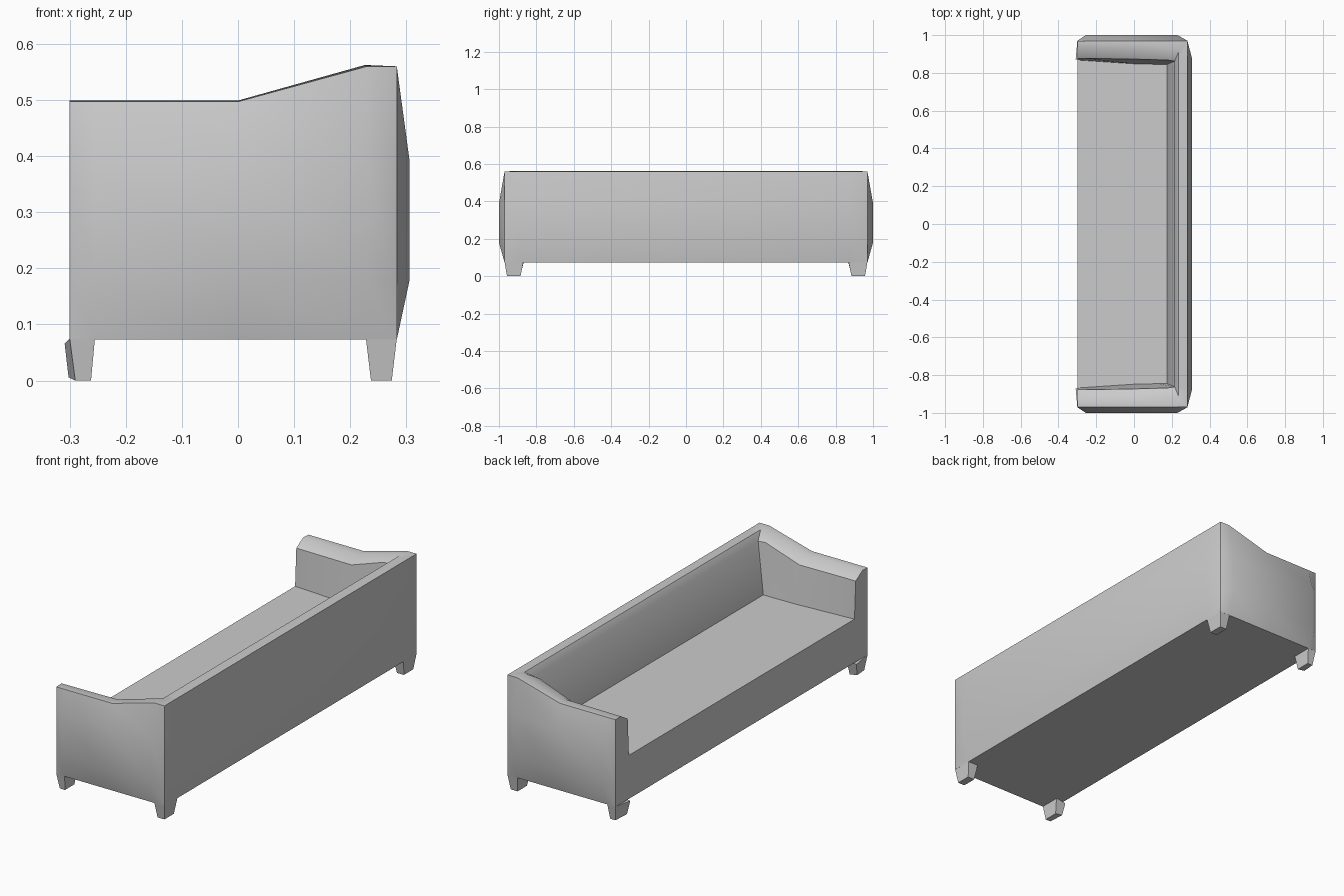
import bpy, bmesh, math

if "Cube" in bpy.data.objects:
    bpy.data.objects.remove(bpy.data.objects["Cube"])


def make_object(name, verts, faces, angle=None):
    bm = bmesh.new()
    vs = [bm.verts.new(v) for v in verts]
    for f in faces:
        bm.faces.new([vs[i] for i in f])
    bmesh.ops.recalc_face_normals(bm, faces=bm.faces)
    mesh = bpy.data.meshes.new(name)
    bm.to_mesh(mesh)
    bm.free()
    obj = bpy.data.objects.new(name, mesh)
    bpy.context.collection.objects.link(obj)
    if angle:
        bpy.ops.object.select_all(action='DESELECT')
        obj.select_set(True)
        bpy.context.view_layer.objects.active = obj
        bpy.ops.object.shade_smooth_by_angle(angle=math.radians(angle))
    return obj


BASE, SEAT = 0.073, 0.285

# Stations along one arm to the back: outer edge, bulge, crest, shoulder, seat edge (x, y), top z
stations = [
    ((-.30, .97), (-.30, .97), (-.30, .93), (-.30, .877), (-.30, .868), .497),
    ((-.255, .97), (-.255, 1.0), (-.255, .93), (-.255, .877), (-.255, .865), .497),
    ((0, .97), (0, 1.0), (0, .925), (.0, .873), (0, .848), .497),
    ((.23, .97), (.23, 1.0), (.225, .92), (.18, .868), (.13, .845), .56),
    ((.283, .97), (.283, .97), (.235, .91), (.215, .862), (.175, .845), .56),
    ((.283, .88), (.306, .88), (.235, .86), (.215, .835), (.175, .82), .56),
]


def section(s, side):
    outer, bulge, crest, shoulder, seat, top = s
    pts = [(outer, BASE), (bulge, .18), (bulge, .39), (outer, top),
           (crest, top + .002), (shoulder, top - .03), (seat, SEAT)]
    return [(x, y * side, z) for (x, y), z in pts]


# Body: upholstered shell swept round the seat, closed by seat, front and underside
sections = [section(s, 1) for s in stations] + [section(s, -1) for s in reversed(stations)]
n, m = len(sections), len(sections[0])
verts = [p for sec in sections for p in sec]
faces = [(i * m + j, (i + 1) * m + j, (i + 1) * m + j + 1, i * m + j + 1)
         for i in range(n - 1) for j in range(m - 1)]
faces.append([i * m for i in range(n)])
faces.append([i * m + m - 1 for i in range(n)])
faces.append(list(range(m)) + [(n - 1) * m + j for j in reversed(range(m))])
make_object("sofa_body", verts, faces, 35)

# Legs: tapered blocks at the four corners, the front pair angled slightly outwards
box = [(0, 1, 2, 3), (4, 5, 6, 7), (0, 1, 5, 4), (1, 2, 6, 5), (2, 3, 7, 6), (3, 0, 4, 7)]
back = [(.237, .885, 0), (.274, .885, 0), (.274, .957, 0), (.237, .957, 0),
        (.228, .87, .075), (.283, .87, .075), (.283, .97, .075), (.228, .97, .075)]
front = [(-.302, .885, .006), (-.262, .885, 0), (-.262, .957, 0), (-.290, .957, 0),
         (-.309, .87, .066), (-.255, .87, .075), (-.255, .97, .075), (-.30, .97, .075)]
for side, label in ((1, "left"), (-1, "right")):
    for name, pts in (("back_leg", back), ("front_leg", front)):
        make_object(f"{name}_{label}", [(x, y * side, z) for x, y, z in pts], box)
